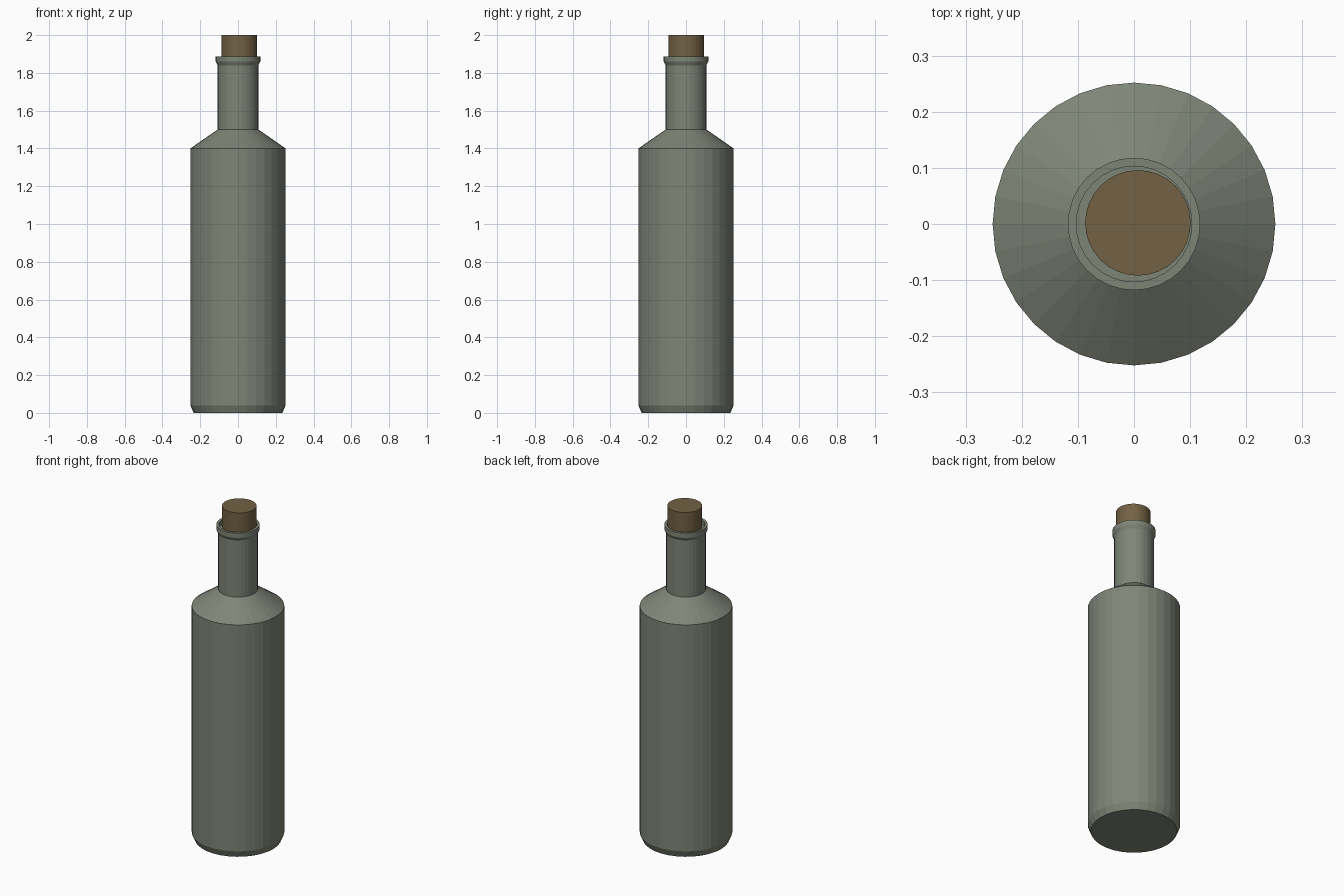
import bpy
import bmesh
import math

cube = bpy.data.objects.get("Cube")
if cube:
    bpy.data.objects.remove(cube, do_unlink=True)

SIDES = 32


def material(name, rgb):
    mat = bpy.data.materials.new(name)
    mat.use_nodes = True
    mat.diffuse_color = (*rgb, 1)
    mat.node_tree.nodes["Principled BSDF"].inputs["Base Color"].default_value = (*rgb, 1)
    return mat


def lathe(name, profile, mat, centre=(0, 0)):
    """Spin a (radius, height) profile into a flat-faced solid with capped ends."""
    bm = bmesh.new()
    rings = []
    for radius, z in profile:
        angles = [math.tau * i / SIDES for i in range(SIDES)]
        rings.append([bm.verts.new((radius * math.cos(a), radius * math.sin(a), z))
                      for a in angles])
    for low, high in zip(rings, rings[1:]):
        for i in range(SIDES):
            j = (i + 1) % SIDES
            bm.faces.new((low[i], low[j], high[j], high[i]))
    bm.faces.new(rings[0][::-1])
    bm.faces.new(rings[-1])
    mesh = bpy.data.meshes.new(name)
    bm.to_mesh(mesh)
    bm.free()
    mesh.materials.append(mat)
    obj = bpy.data.objects.new(name, mesh)
    obj.location = (*centre, 0)
    bpy.context.collection.objects.link(obj)
    return obj


glass = material("grey green glass", (0.21, 0.235, 0.185))
cork = material("brown cork", (0.17, 0.12, 0.058))

# Body, shoulder, neck, flared lip and recessed mouth
lathe("bottle", [
    (0.235, 0), (0.252, 0.04), (0.252, 1.4), (0.108, 1.5), (0.108, 1.84),
    (0.118, 1.86), (0.118, 1.888), (0.103, 1.888), (0.103, 1.86),
], glass)

# Stopper, seated slightly off centre
lathe("stopper", [(0.094, 1.8), (0.094, 2)], cork, (0.007, 0.002))
